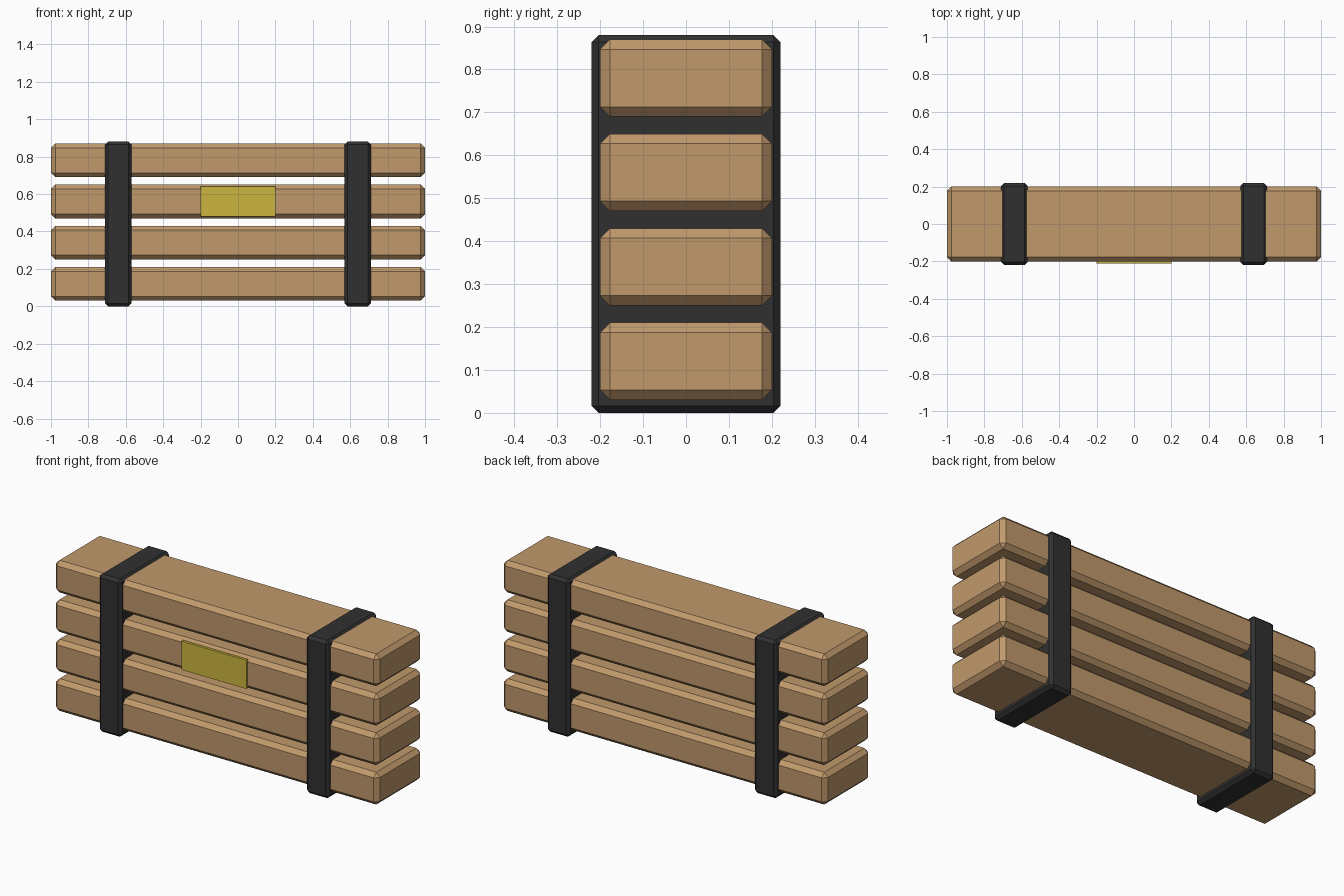
import bpy
import bmesh
from mathutils import Matrix, Vector

if "Cube" in bpy.data.objects:
    bpy.data.objects.remove(bpy.data.objects["Cube"])


def material(name, rgb):
    mat = bpy.data.materials.new(name)
    mat.diffuse_color = (*rgb, 1)
    mat.use_nodes = True
    mat.node_tree.nodes["Principled BSDF"].inputs["Base Color"].default_value = mat.diffuse_color
    return mat


def box(name, centre, size, mat, chamfer=0):
    bm = bmesh.new()
    bmesh.ops.create_cube(bm, size=1, matrix=Matrix.Diagonal((*size, 1)))
    if chamfer:
        bmesh.ops.bevel(bm, geom=bm.edges[:], offset=chamfer, segments=1,
                        profile=0.5, affect='EDGES')
    mesh = bpy.data.meshes.new(name)
    bm.to_mesh(mesh)
    bm.free()
    mesh.materials.append(mat)
    obj = bpy.data.objects.new(name, mesh)
    obj.location = Vector(centre)
    bpy.context.collection.objects.link(obj)
    return obj


wood = material("wood", (0.53, 0.32, 0.15))
strap_black = material("strap_black", (0.03, 0.03, 0.03))
label_yellow = material("label_yellow", (0.60, 0.46, 0.05))

# Stacked planks with chamfered edges
for i in range(4):
    box(f"plank_{i + 1}", (0, 0, 0.12 + 0.22 * i), (2, 0.4, 0.18), wood, 0.023)

# Solid binding straps around the stack
for side, x in (("left", -0.64), ("right", 0.64)):
    box(f"strap_{side}", (x, 0, 0.44), (0.14, 0.44, 0.88), strap_black, 0.016)

# Label on the front of the third plank
box("label", (0, -0.205, 0.56), (0.4, 0.015, 0.16), label_yellow)
